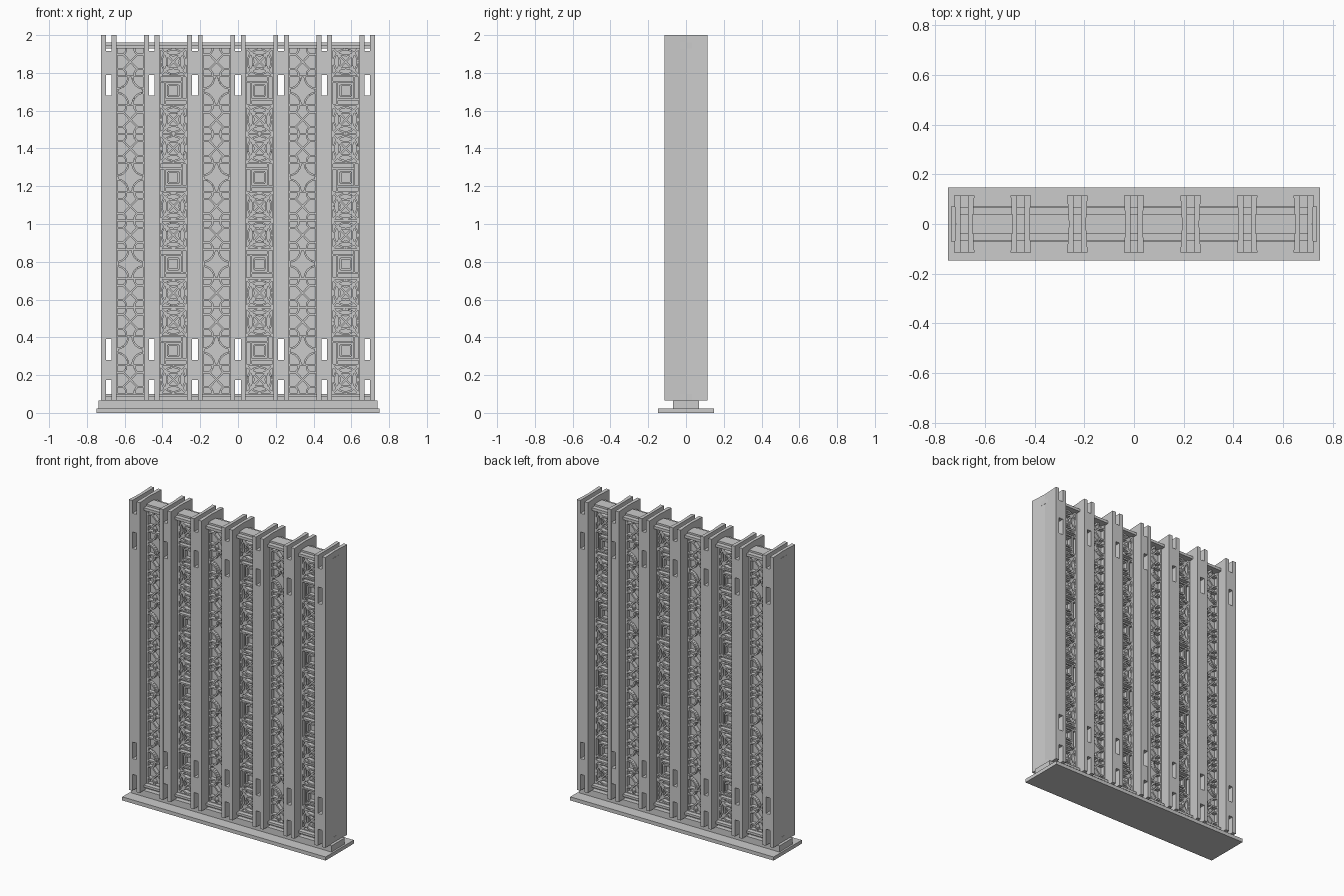
import bpy, bmesh, math
from mathutils import Vector

if "Cube" in bpy.data.objects:
    bpy.data.objects.remove(bpy.data.objects["Cube"])

PITCH, HALF_W, HALF_D = 0.228, 0.041, 0.115
Z0, Z1, TOP = 0.10, 1.935, 2.0
ROWS = 12
TILE_H = (Z1 - Z0) / ROWS
TILE_W = PITCH - 2 * HALF_W
BAR_W, BAR_D = 0.010, 0.038


def finish(name, bm):
    bmesh.ops.recalc_face_normals(bm, faces=bm.faces)
    mesh = bpy.data.meshes.new(name)
    bm.to_mesh(mesh)
    bm.free()
    obj = bpy.data.objects.new(name, mesh)
    bpy.context.collection.objects.link(obj)
    return obj


def prism(bm, outline, depth):
    """Extrude a closed outline of 3D points along a vector."""
    face = bm.faces.new([bm.verts.new(p) for p in outline])
    ext = bmesh.ops.extrude_face_region(bm, geom=[face])
    bmesh.ops.translate(bm, vec=depth,
                        verts=[v for v in ext["geom"] if isinstance(v, bmesh.types.BMVert)])


def box(bm, x0, x1, y, z0, z1):
    prism(bm, [(x0, -y, z0), (x1, -y, z0), (x1, y, z0), (x0, y, z0)], (0, 0, z1 - z0))


def bar(bm, a, b):
    """Straight lattice bar in the x-z plane, reaching both faces of the panel."""
    a, b = Vector(a), Vector(b)
    d = (b - a).normalized()
    n = Vector((-d.y, d.x)) * BAR_W / 2
    prism(bm, [(p.x, -BAR_D, p.y) for p in (a + n, b + n, b - n, a - n)], (0, 2 * BAR_D, 0))


def arc_path(cx, cz, r, start, end, n):
    return [(cx + r * math.cos(math.radians(start + (end - start) * i / n)),
             cz + r * math.sin(math.radians(start + (end - start) * i / n))) for i in range(n + 1)]


# Tile motifs, as paths in a -1..1 square
QUARTERS = [(sx, sz) for sx in (-1, 1) for sz in (-1, 1)]


def circle_tile():
    paths = [arc_path(0, 0, 0.86, 0, 360, 24), [(-.95, -.95), (.95, .95)], [(-.95, .95), (.95, -.95)]]
    for k in range(4):
        a = k * 90
        paths.append(arc_path(1.5 * math.cos(math.radians(a)), 1.5 * math.sin(math.radians(a)),
                              1.06, a + 122, a + 238, 8))
    return paths


def square_tile():
    big, small = .62, .38
    paths = [[(-h, -h), (h, -h), (h, h), (-h, h), (-h, -h)] for h in (big, small)]
    return paths + [[(-1, big), (-big, big)], [(-big, -1), (-big, -big)],
                    [(big, 1), (big, big)], [(1, -big), (big, -big)]]


def star_tile():
    return [arc_path(sx, sz, .86, a, a + 90, 8)
            for (sx, sz), a in zip(QUARTERS, (0, 270, 90, 180))] + \
           [[(s, 0), (s * .85, 0)] for s in (-1, 1)]


def cross_tile():
    paths = [[(-.5, -.5), (.5, .5)], [(-.5, .5), (.5, -.5)]]
    for sx, sz in QUARTERS:
        paths += [[(sx * .5, sz * .5), (sx, sz * .5)], [(sx * .5, sz * .5), (sx * .3, sz * .75), (sx * .3, sz)]]
    return paths


# Base plate and plinth beam
bm = bmesh.new()
box(bm, -.75, .75, .148, 0, .024)
finish("base_plate", bm)
bm = bmesh.new()
box(bm, -.738, .738, .07, .024, .065)
finish("plinth_beam", bm)

# Stepped rails, running through the slots in the posts
for name, outer, inner in (("bottom_rail", (.085, .10), (.065, .085)),
                           ("top_rail", (1.93, 1.948), (1.948, 1.96))):
    bm = bmesh.new()
    box(bm, -.72, .72, .068, *outer)
    box(bm, -.72, .72, .038, *inner)
    finish(name, bm)

# Posts: two waisted planks with spacer blocks between them
for i in range(7):
    x = (i - 3) * PITCH
    bm = bmesh.new()
    for s in (-1, 1):
        profile = [(.015, -HALF_D), (HALF_W, -HALF_D), (.034, 0), (HALF_W, HALF_D), (.015, HALF_D)]
        prism(bm, [(x + s * px, py, .065) for px, py in profile], (0, 0, TOP - .065))
    finish("post_planks", bm)
    bm = bmesh.new()
    for z0, z1 in ((.175, .28), (.39, 1.68), (1.79, 1.915)):
        box(bm, x - .016, x + .016, HALF_D - .001, z0, z1)
    finish("post_spacers", bm)

# Infill panels: thin pane with lattice tiles showing on both faces
motifs = ((cross_tile(), star_tile(), cross_tile()), (circle_tile(), square_tile(), circle_tile()))
for c in range(6):
    cx = (c - 2.5) * PITCH
    half = TILE_W / 2
    bm = bmesh.new()
    box(bm, cx - half - .01, cx + half + .01, .012, Z0, Z1)
    finish("panel_pane", bm)
    bm = bmesh.new()
    for s in (-1, 1):
        bar(bm, (cx + s * half, Z0), (cx + s * half, Z1))
    for r in range(ROWS + 1):
        bar(bm, (cx - half, Z0 + r * TILE_H), (cx + half, Z0 + r * TILE_H))
    for r in range(ROWS):
        cz = Z1 - (r + .5) * TILE_H
        for path in motifs[c % 2][r % 3]:
            pts = [(cx + px * half, cz + pz * TILE_H / 2) for px, pz in path]
            for a, b in zip(pts, pts[1:]):
                bar(bm, a, b)
    finish("panel_lattice", bm)
